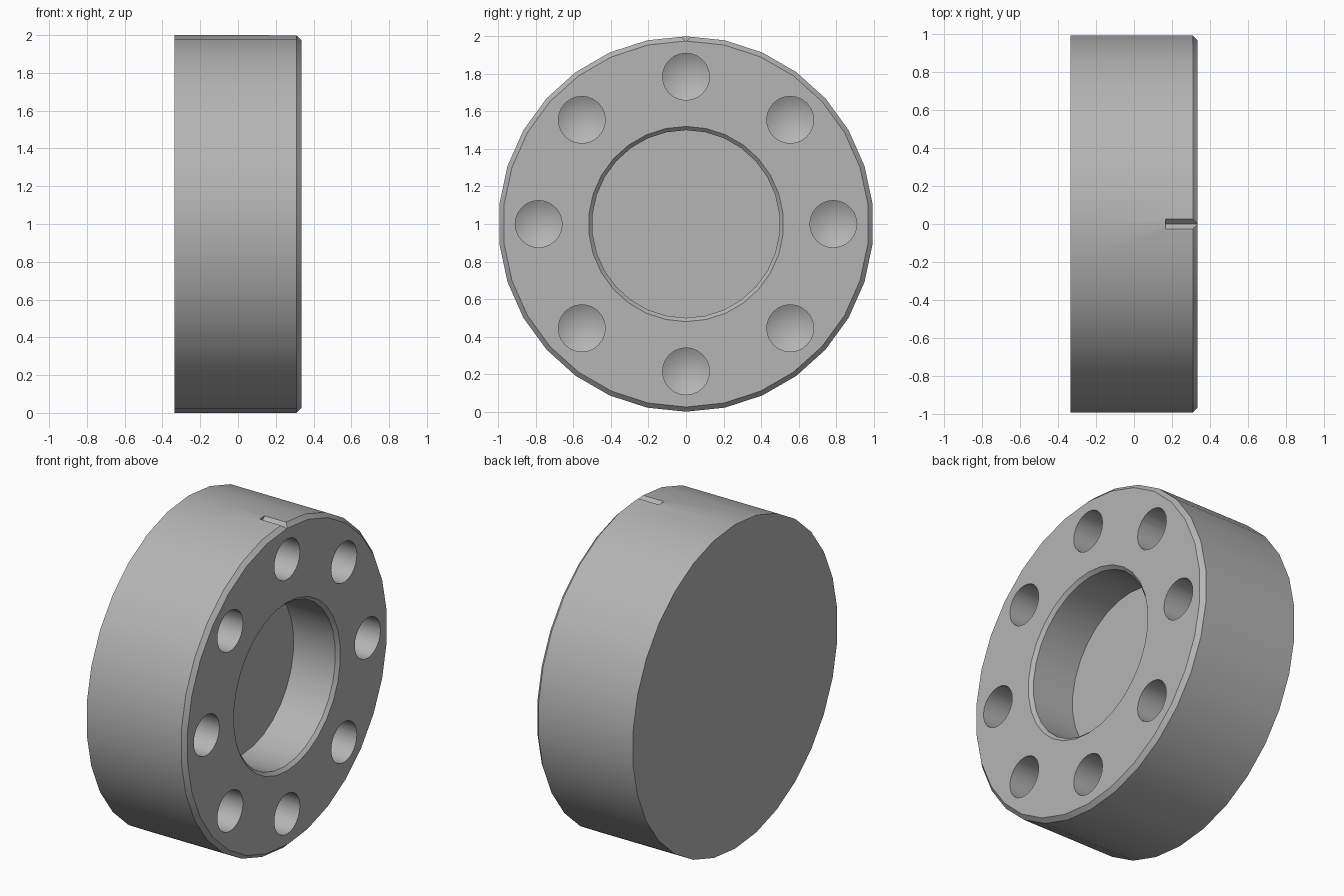
import bpy, bmesh, math
from mathutils import Matrix

cube = bpy.data.objects.get("Cube")
if cube:
    bpy.data.objects.remove(cube, do_unlink=True)

BACK, FACE = -0.335, 0.335
RADIUS, CHAMFER = 1.0, 0.025
SIDES = 30

steel = bpy.data.materials.new("grey_steel")
steel.use_nodes = True
grey = (0.46, 0.46, 0.46, 1)
steel.diffuse_color = grey
steel.node_tree.nodes["Principled BSDF"].inputs["Base Color"].default_value = grey


def lathe(name, profile, sides, y=0.0, z=RADIUS):
    """Closed solid turned about an x-parallel axis; profile is (x, radius)."""
    bm = bmesh.new()
    rings = []
    for x, r in profile:
        if r == 0:
            rings.append([bm.verts.new((x, y, z))])
            continue
        angles = [math.tau * i / sides for i in range(sides)]
        rings.append([bm.verts.new((x, y + r * math.sin(a), z + r * math.cos(a)))
                      for a in angles])
    for a, b in zip(rings, rings[1:]):
        for i in range(sides):
            j = (i + 1) % sides
            if len(a) == 1:
                bm.faces.new((a[0], b[i], b[j]))
            else:
                bm.faces.new((a[i], a[j], b[j], b[i]))
    for ring in (rings[0], rings[-1]):
        if len(ring) > 1:
            bm.faces.new(ring)
    return finish(name, bm)


def finish(name, bm):
    bmesh.ops.recalc_face_normals(bm, faces=bm.faces)
    mesh = bpy.data.meshes.new(name)
    bm.to_mesh(mesh)
    bm.free()
    mesh.materials.append(steel)
    obj = bpy.data.objects.new(name, mesh)
    bpy.context.collection.objects.link(obj)
    return obj


def cut(body, cutter):
    cutter.hide_render = True
    mod = body.modifiers.new(cutter.name, "BOOLEAN")
    mod.operation, mod.solver, mod.object = "DIFFERENCE", "EXACT", cutter
    bpy.context.view_layer.objects.active = body
    bpy.ops.object.modifier_apply(modifier=mod.name)
    bpy.data.objects.remove(cutter, do_unlink=True)


# Disc with a chamfered outer rim
disc = lathe("flange_disc", [(BACK, RADIUS), (FACE - CHAMFER, RADIUS),
                             (FACE, RADIUS - CHAMFER)], SIDES)

# Central recess with a chamfered mouth
cut(disc, lathe("recess_cutter", [(0.03, 0.5), (FACE - 0.02, 0.5), (FACE, 0.52),
                                  (FACE + 0.1, 0.52)], SIDES))

# Ring of eight blind holes with conical bottoms
for k in range(8):
    a = math.tau * k / 8
    cut(disc, lathe("bolt_hole_cutter", [(-0.06, 0), (0.01, 0.125), (FACE + 0.1, 0.125)], 24,
                    0.785 * math.sin(a), RADIUS + 0.785 * math.cos(a)))

# V-shaped index notch on top of the rim
bm = bmesh.new()
ends = [[bm.verts.new((x, y, z)) for y, z in ((0, 1.972), (0.05, 2.022), (-0.05, 2.022))]
        for x in (0.165, FACE + 0.1)]
bm.faces.new(ends[0])
bm.faces.new(ends[1])
for i in range(3):
    j = (i + 1) % 3
    bm.faces.new((ends[0][i], ends[0][j], ends[1][j], ends[1][i]))
cut(disc, finish("notch_cutter", bm))

# Smooth walls, sharp edges
bpy.ops.object.select_all(action="DESELECT")
disc.select_set(True)
bpy.context.view_layer.objects.active = disc
bpy.ops.object.shade_smooth_by_angle(angle=math.radians(25))
